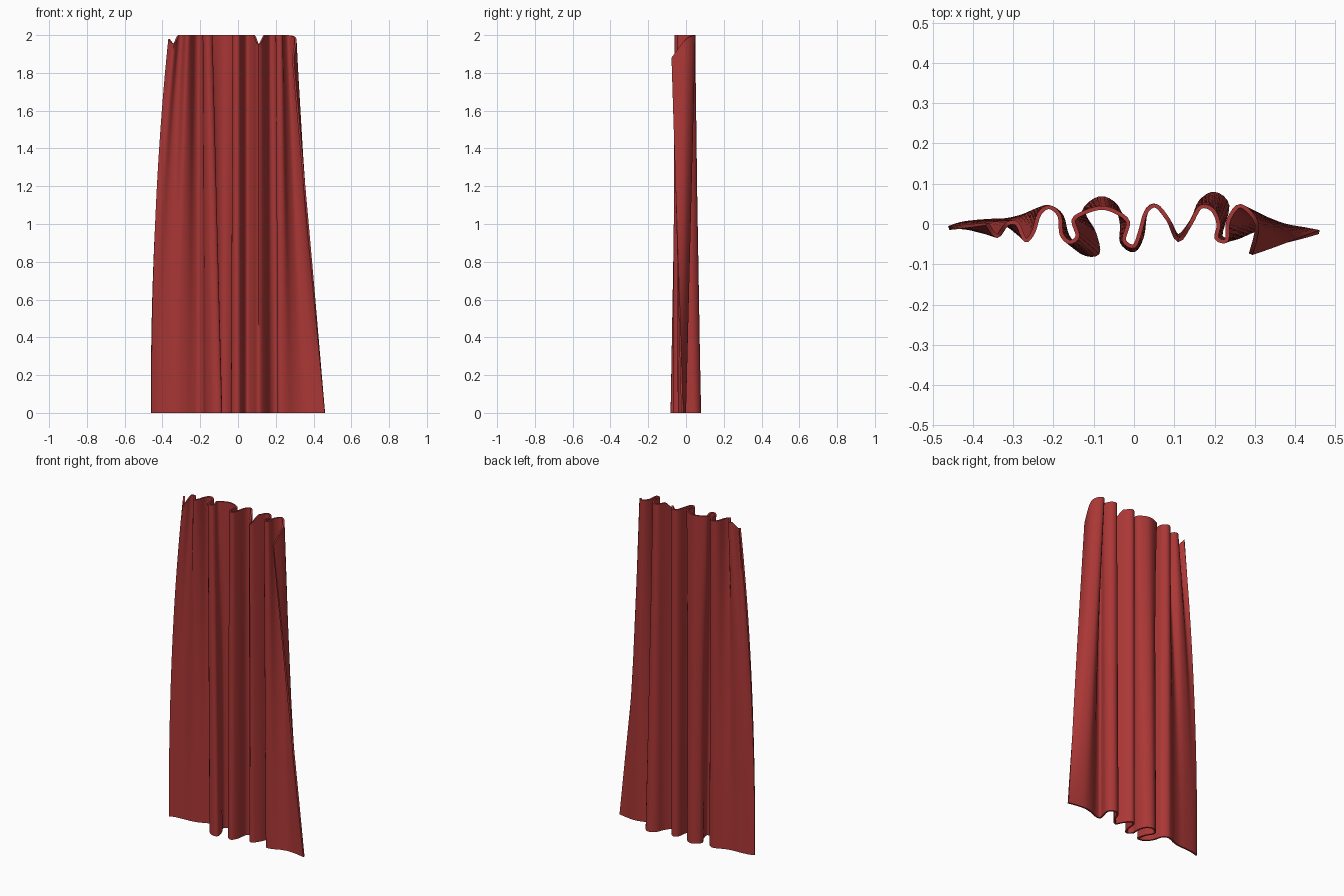
import bpy
import bmesh

if "Cube" in bpy.data.objects:
    bpy.data.objects.remove(bpy.data.objects["Cube"])

# Plan of the gathered pleats at the top edge (x, y)
top = [(-.365, 0), (-.34, -.03), (-.315, 0), (-.29, 0), (-.27, -.04), (-.25, -.02),
       (-.235, .025), (-.21, .042), (-.185, .02), (-.18, -.025), (-.16, -.045),
       (-.14, -.03), (-.15, .01), (-.12, .03), (-.08, .04), (-.045, .03),
       (-.015, .005), (-.025, -.04), (0, -.055), (.015, -.02), (.03, .03),
       (.055, .045), (.085, .01), (.11, -.04), (.14, 0), (.165, .042),
       (.195, .035), (.21, 0), (.205, -.035), (.23, -.04), (.235, .01),
       (.265, .045), (.305, 0), (.29, -.075)]

# Plan of the looser folds at the hem, point for point
hem = [(-.46, -.01), (-.43, 0), (-.395, .005), (-.355, .008), (-.315, .01), (-.275, .02),
       (-.24, .035), (-.21, .042), (-.18, .02), (-.165, -.03), (-.13, -.07),
       (-.09, -.072), (-.10, -.02), (-.125, .03), (-.085, .064), (-.045, .045),
       (-.03, 0), (-.03, -.045), (0, -.065), (.02, -.03), (.03, .03),
       (.055, .045), (.085, .01), (.11, -.03), (.145, .01), (.165, .055),
       (.20, .075), (.232, .045), (.215, -.03), (.25, -.035), (.30, -.015),
       (.35, -.005), (.405, -.01), (.46, -.02)]

# Pleats that sag below the top edge
sag = {0: .02, 1: .045, 23: .05, 32: .02, 33: .12}
ROWS, SUB = 40, 4


def spline(pts):
    """Smooth curve through the points, SUB steps per span."""
    p = [pts[0]] + pts + [pts[-1]]
    out = []
    for i in range(1, len(p) - 2):
        a, b, c, d = p[i - 1:i + 3]
        for s in range(SUB):
            t = s / SUB
            out.append([.5 * (2 * q + (r - o) * t + (2 * o - 5 * q + 4 * r - w) * t * t
                              + (3 * q - o - 3 * r + w) * t ** 3)
                        for o, q, r, w in zip(a, b, c, d)])
    return out + [list(pts[-1])]


top_curve = spline([(x, y, sag.get(i, 0)) for i, (x, y) in enumerate(top)])
hem_curve = spline(hem)

# Cloth grid blended from top edge down to hem
bm = bmesh.new()
grid = []
for r in range(ROWS + 1):
    t = r / ROWS
    row = []
    for c, (a, b) in enumerate(zip(top_curve, hem_curve)):
        # the left panel spreads out sooner than the rest
        power = 1 + 1.2 * max(0, 1 - c / (10 * SUB))
        k = 1 - (1 - t) ** power
        z = min(2, 2 - a[2]) * (1 - t)
        row.append(bm.verts.new((a[0] + (b[0] - a[0]) * k, a[1] + (b[1] - a[1]) * k, z)))
    grid.append(row)
for u, v in zip(grid, grid[1:]):
    for c in range(len(u) - 1):
        bm.faces.new((u[c], v[c], v[c + 1], u[c + 1]))
mesh = bpy.data.meshes.new("curtain")
bm.to_mesh(mesh)
bm.free()
curtain = bpy.data.objects.new("curtain", mesh)
bpy.context.collection.objects.link(curtain)

# Fabric thickness
solid = curtain.modifiers.new("thickness", 'SOLIDIFY')
solid.thickness = .01
solid.offset = 0

# Red fabric
mat = bpy.data.materials.new("red_fabric")
mat.diffuse_color = (.4, .038, .036, 1)
mat.use_nodes = True
mat.node_tree.nodes["Principled BSDF"].inputs["Base Color"].default_value = mat.diffuse_color
mesh.materials.append(mat)

bpy.context.view_layer.objects.active = curtain
curtain.select_set(True)
bpy.ops.object.modifier_apply(modifier="thickness")
bpy.ops.object.shade_smooth_by_angle(angle=1.0)
